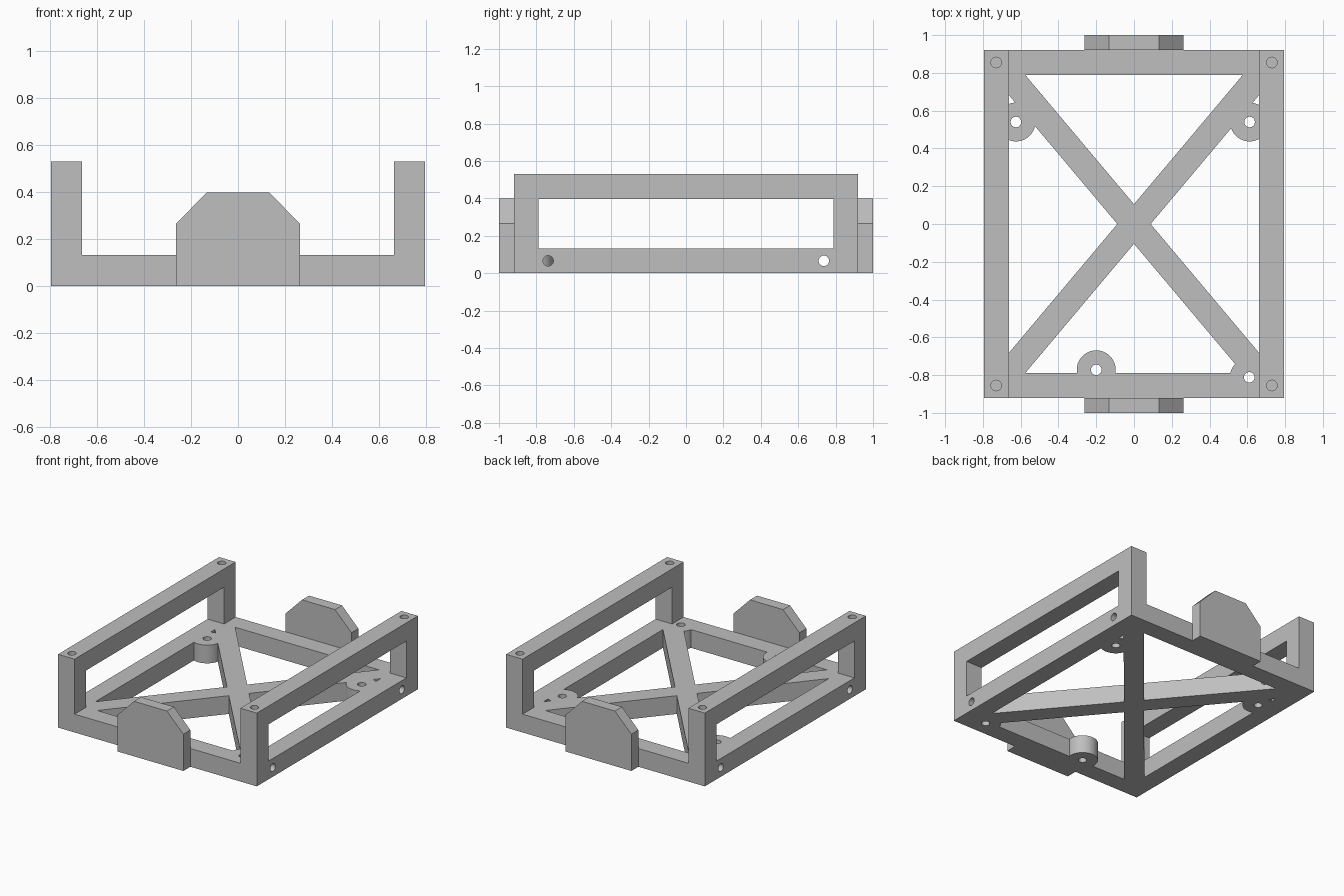
import bpy, bmesh, math
from mathutils import Matrix, Vector

if "Cube" in bpy.data.objects:
    bpy.data.objects.remove(bpy.data.objects["Cube"], do_unlink=True)

grey = bpy.data.materials.new("plain grey")
grey.use_nodes = True
colour = (0.52, 0.52, 0.52, 1)
grey.diffuse_color = colour
for node in grey.node_tree.nodes:
    if node.type == 'BSDF_PRINCIPLED':
        node.inputs["Base Color"].default_value = colour

# Main sizes
HX, HY = 0.795, 0.92        # outer half width and half depth
BAR = 0.132                 # bar thickness
TOP = 0.53                  # top of the side rails
IX, IY = HX - BAR, HY - BAR
HOLE = 0.028


def finish(name, bm):
    bmesh.ops.recalc_face_normals(bm, faces=bm.faces)
    mesh = bpy.data.meshes.new(name)
    bm.to_mesh(mesh)
    bm.free()
    mesh.materials.append(grey)
    obj = bpy.data.objects.new(name, mesh)
    bpy.context.collection.objects.link(obj)
    return obj


def box(name, centre, size, turn=0.0):
    bm = bmesh.new()
    place = (Matrix.Translation(centre) @ Matrix.Rotation(turn, 4, 'Z')
             @ Matrix.Diagonal((*size, 1)))
    bmesh.ops.create_cube(bm, size=1, matrix=place)
    return finish(name, bm)


def cylinder(name, centre, radius, length, along_x=False):
    bm = bmesh.new()
    turn = Matrix.Rotation(math.pi / 2 if along_x else 0, 4, 'Y')
    bmesh.ops.create_cone(bm, cap_ends=True, segments=40, radius1=radius,
                          radius2=radius, depth=length,
                          matrix=Matrix.Translation(centre) @ turn)
    return finish(name, bm)


def prism(name, points, direction):
    bm = bmesh.new()
    face = bm.faces.new([bm.verts.new(p) for p in points])
    new = bmesh.ops.extrude_face_region(bm, geom=[face])["geom"]
    bmesh.ops.translate(bm, vec=Vector(direction),
                        verts=[v for v in new if isinstance(v, bmesh.types.BMVert)])
    # keep the starting cap so the prism is closed
    if not face.is_valid or len(bm.faces) < len(points) + 2:
        bmesh.ops.holes_fill(bm, edges=bm.edges, sides=0)
    return finish(name, bm)


def combine(target, tool, operation):
    mod = target.modifiers.new("join", 'BOOLEAN')
    mod.operation, mod.solver, mod.object = operation, 'EXACT', tool
    bpy.context.view_layer.objects.active = target
    bpy.ops.object.modifier_apply(modifier=mod.name)
    bpy.data.objects.remove(tool, do_unlink=True)


# Rectangular base frame
mid = BAR / 2
base = box("base_frame", (0, 0, mid), (2 * HX, 2 * HY, BAR))
combine(base, box("opening", (0, 0, mid), (2 * IX, 2 * IY, 1)), 'DIFFERENCE')

# Crossed diagonal braces
slope = math.atan2(IY, IX)
for side in (1, -1):
    combine(base, box("brace", (0, 0, mid), (2.12, 0.135, BAR), side * slope), 'UNION')

# Cross holes through the sides, drilled before the bosses are added
for y in (-0.737, 0.737):
    combine(base, cylinder("side_hole", (0, y, mid), HOLE, 2, True), 'DIFFERENCE')

# Round screw bosses with through holes
bosses = [(-0.625, 0.54), (0.612, 0.54), (-0.2, -0.772), (0.61, -0.812)]
for x, y in bosses:
    combine(base, cylinder("boss", (x, y, mid), 0.103, BAR), 'UNION')
for x, y in bosses:
    combine(base, cylinder("boss_hole", (x, y, mid), HOLE, 1), 'DIFFERENCE')

parts = [base]

# Raised side rails: two posts and a top bar, with blind holes in the ends
for name, side in (("left", 1), ("right", -1)):
    low, under = BAR, TOP - BAR
    outline = [(-HY, low), (-IY, low), (-IY, under), (IY, under),
               (IY, low), (HY, low), (HY, TOP), (-HY, TOP)]
    rail = prism(name + "_side_rail", [(side * IX, y, z) for y, z in outline],
                 (side * BAR, 0, 0))
    for y in (-0.855, 0.855):
        combine(rail, cylinder("top_hole", (side * 0.73, y, TOP), HOLE, 0.4), 'DIFFERENCE')
    parts.append(rail)

# Chamfered end plates
for name, side in (("front", -1), ("back", 1)):
    half = [(0.263, 0), (0.263, 0.265), (0.132, 0.398)]
    outline = half + [(-x, z) for x, z in reversed(half)]
    parts.append(prism(name + "_end_plate", [(x, side * HY, z) for x, z in outline],
                       (0, side * (1 - HY), 0)))

# Smooth the round walls, keep the edges crisp
bpy.ops.object.select_all(action='DESELECT')
for part in parts:
    part.select_set(True)
bpy.context.view_layer.objects.active = base
bpy.ops.object.shade_smooth_by_angle(angle=math.radians(30))
